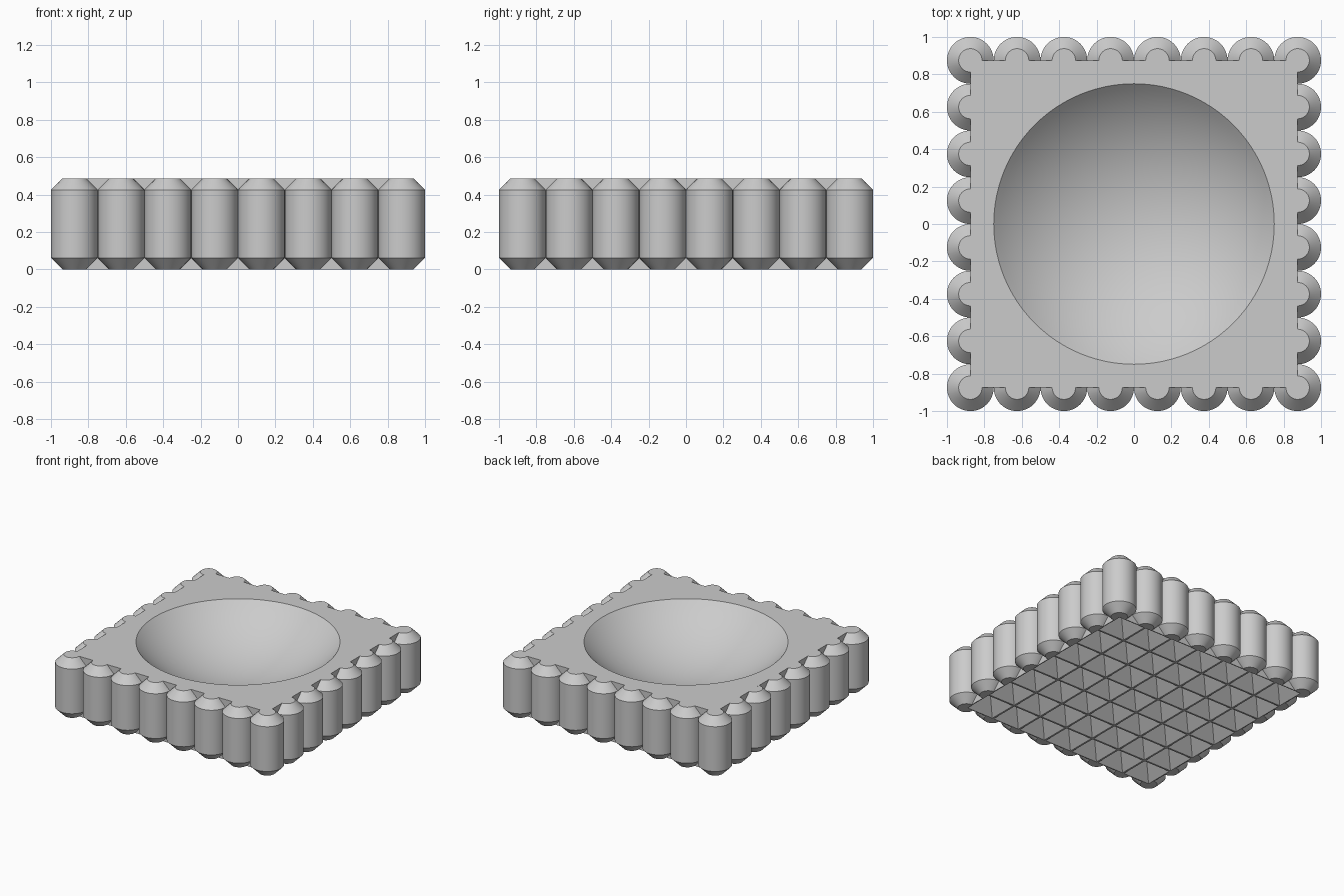
import bpy, bmesh, math
from mathutils import Matrix, Vector

cube = bpy.data.objects.get("Cube")
if cube:
    bpy.data.objects.remove(cube, do_unlink=True)

HEIGHT = 0.4875
HALF = 0.875          # half width of the square core
PITCH = 0.25          # spacing of the flutes and underside cells
CHAMFER = PITCH / 4
RIM = 0.75            # bowl radius
DEPTH = 0.31          # bowl depth

grey = bpy.data.materials.new("plain_grey")
grey.use_nodes = True
grey.diffuse_color = (0.6, 0.6, 0.6, 1)
grey.node_tree.nodes["Principled BSDF"].inputs["Base Color"].default_value = grey.diffuse_color


def finish(bm, name):
    bmesh.ops.recalc_face_normals(bm, faces=bm.faces)
    mesh = bpy.data.meshes.new(name)
    bm.to_mesh(mesh)
    bm.free()
    mesh.materials.append(grey)
    obj = bpy.data.objects.new(name, mesh)
    bpy.context.collection.objects.link(obj)
    bpy.ops.object.select_all(action='DESELECT')
    obj.select_set(True)
    bpy.context.view_layer.objects.active = obj
    bpy.ops.object.shade_smooth_by_angle(angle=math.radians(30))
    return obj


def revolve(bm, points, angle, steps):
    """Spin a profile of (radius, z) points about z, starting at +x."""
    verts = [bm.verts.new((r, 0, z)) for r, z in points]
    edges = [bm.edges.new(pair) for pair in zip(verts, verts[1:])]
    bmesh.ops.spin(bm, geom=verts + edges, cent=(0, 0, 0), axis=(0, 0, 1),
                   angle=angle, steps=steps)
    bmesh.ops.remove_doubles(bm, verts=bm.verts, dist=1e-5)


# Core plate: underside of hollow pyramids, straight walls, bowl in the top
bm = bmesh.new()
cells = round(2 * HALF / PITCH)
bmesh.ops.create_grid(bm, x_segments=cells, y_segments=cells, size=HALF)
walls = [e for e in bm.edges if e.is_boundary]
pits = list(bm.faces)
ext = bmesh.ops.extrude_edge_only(bm, edges=walls)
for v in ext["geom"]:
    if isinstance(v, bmesh.types.BMVert):
        v.co.z = HEIGHT
bmesh.ops.inset_individual(bm, faces=pits, thickness=0.01)
for v in bmesh.ops.poke(bm, faces=pits)["verts"]:
    v.co.z = PITCH / 2 - 0.01

radius = (RIM ** 2 + DEPTH ** 2) / (2 * DEPTH)
sweep = math.asin(RIM / radius)
rings = 20
arc = [(radius * math.sin(sweep * i / rings),
        HEIGHT - DEPTH + radius * (1 - math.cos(sweep * i / rings)))
       for i in range(rings + 1)]
revolve(bm, arc, math.tau, 96)
top_edges = [e for e in bm.edges if e.is_boundary
             and all(abs(v.co.z - HEIGHT) < 1e-4 for v in e.verts)]
bmesh.ops.triangle_fill(bm, use_beauty=True, edges=top_edges, normal=Vector((0, 0, 1)))
finish(bm, "bowl_plate")


# Chamfered round flutes: half rounds on the sides, three quarters at corners
r = PITCH / 2
flute = [(0, 0), (r - CHAMFER, 0), (r, CHAMFER), (r, HEIGHT - CHAMFER),
         (r - CHAMFER, HEIGHT), (0, HEIGHT)]


def add_flute(name, x, angle, side):
    bm = bmesh.new()
    revolve(bm, flute, angle, round(angle / math.pi * 24))
    turn = Matrix.Rotation(side * math.pi / 2, 4, 'Z')
    place = Matrix.Translation((x, -HALF, 0)) @ Matrix.Rotation(math.pi, 4, 'Z')
    bmesh.ops.transform(bm, matrix=turn @ place, verts=bm.verts)
    finish(bm, name)


for side, label in enumerate(("front", "left", "back", "right")):
    for i in range(1, cells):
        add_flute(f"{label}_flute_{i}", -HALF + i * PITCH, math.pi, side)
    add_flute(f"{label}_corner_flute", HALF, math.pi * 1.5, side)
